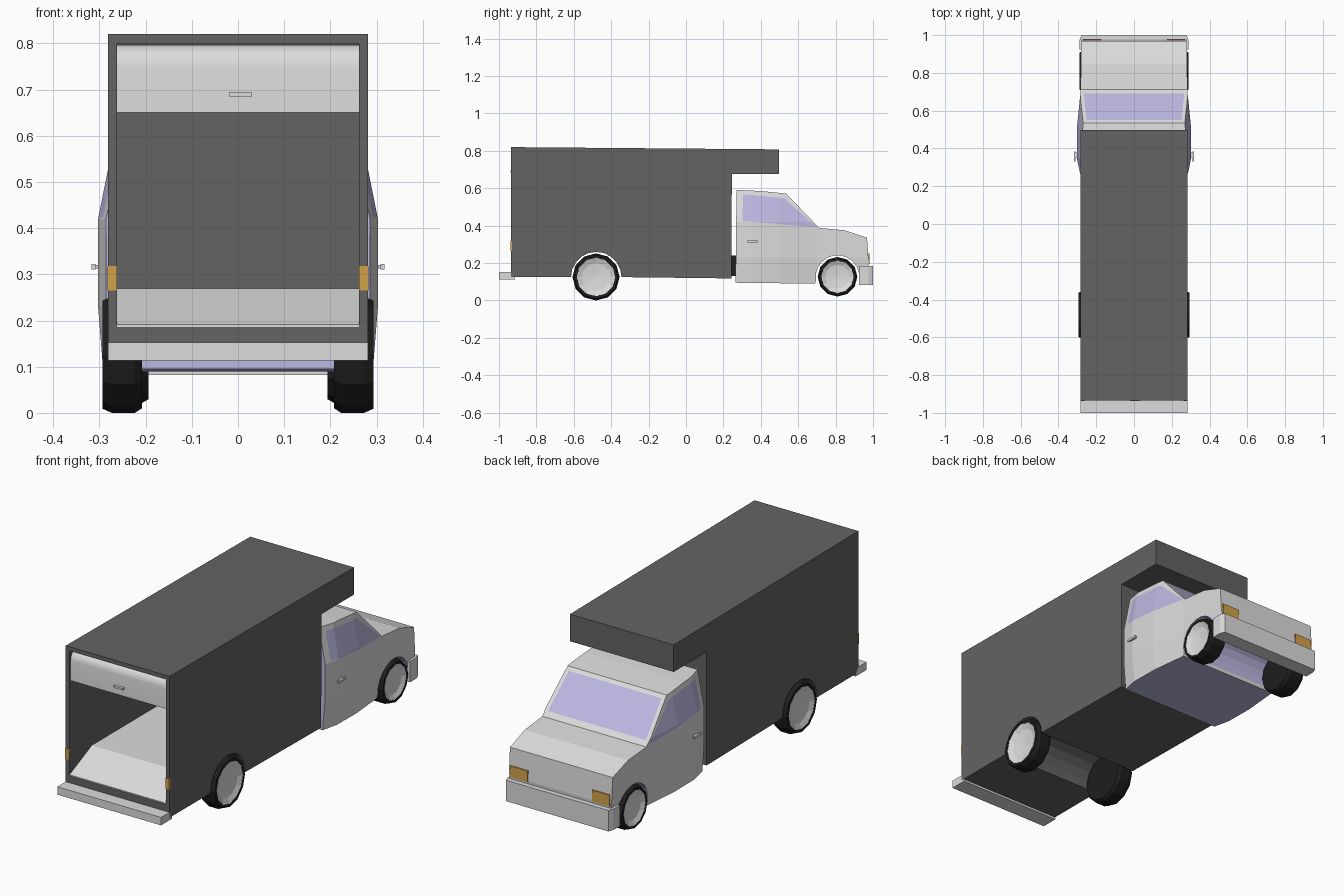
import bpy, bmesh, math
from mathutils import Vector

if "Cube" in bpy.data.objects:
    bpy.data.objects.remove(bpy.data.objects["Cube"])


def material(name, rgb):
    m = bpy.data.materials.new(name)
    m.diffuse_color = (*rgb, 1)
    m.use_nodes = True
    m.node_tree.nodes["Principled BSDF"].inputs["Base Color"].default_value = m.diffuse_color
    return m


CHARCOAL = material("charcoal_panel", (0.125, 0.125, 0.125))
LIGHT = material("light_grey_paint", (0.72, 0.72, 0.72))
GLASS = material("lilac_glass", (0.51, 0.48, 0.76))
RUBBER = material("black_rubber", (0.013, 0.013, 0.013))
AMBER = material("amber_lamp", (0.64, 0.36, 0.07))


def finish(name, bm, *mats):
    bmesh.ops.recalc_face_normals(bm, faces=bm.faces)
    me = bpy.data.meshes.new(name)
    bm.to_mesh(me)
    bm.free()
    for m in mats:
        me.materials.append(m)
    ob = bpy.data.objects.new(name, me)
    bpy.context.collection.objects.link(ob)
    return ob


def prism_bm(points, a, b, axis="x"):
    """Extrude an outline: (y, z) along x, or (x, y) along z."""
    bm = bmesh.new()
    place = (lambda p, t: (t, p[0], p[1])) if axis == "x" else (lambda p, t: (p[0], p[1], t))
    face = bm.faces.new([bm.verts.new(place(p, a)) for p in points])
    ext = bmesh.ops.extrude_face_region(bm, geom=[face])
    shift = Vector(place((0, 0), b - a))
    for v in ext["geom"]:
        if isinstance(v, bmesh.types.BMVert):
            v.co += shift
    bmesh.ops.recalc_face_normals(bm, faces=bm.faces)
    return bm


def prism(name, points, a, b, mat, axis="x"):
    return finish(name, prism_bm(points, a, b, axis), mat)


def block(name, x, y, z, mat):
    return prism(name, [(y[0], z[0]), (y[1], z[0]), (y[1], z[1]), (y[0], z[1])], x[0], x[1], mat)


def arc(cy, cz, r, start, end, n):
    return [(cy + r * math.cos(t), cz + r * math.sin(t))
            for t in (math.radians(start + (end - start) * i / n) for i in range(n + 1))]


def activate(ob):
    bpy.ops.object.select_all(action="DESELECT")
    ob.select_set(True)
    bpy.context.view_layer.objects.active = ob


# Cargo box with overhang and wheel arches, hollowed from the rear
outline = [(-0.935, 0.125)] + arc(-0.48, 0.125, 0.135, 180, 0, 10)
outline += [(0.243, 0.118), (0.245, 0.675), (0.498, 0.675), (0.498, 0.808), (-0.935, 0.82)]
cargo = prism("cargo_box", outline, -0.282, 0.282, CHARCOAL)
cutter = prism("cargo_cutter", [(-0.97, 0.186), (-0.935, 0.186), (-0.76, 0.264), (0.225, 0.264),
                                (0.225, 0.80), (-0.97, 0.80)], -0.262, 0.262, CHARCOAL)
cutter.hide_render = True
mod = cargo.modifiers.new("hollow", "BOOLEAN")
mod.object = cutter
mod.operation = "DIFFERENCE"
mod.solver = "EXACT"
activate(cargo)
bpy.ops.object.modifier_apply(modifier="hollow")
bpy.data.objects.remove(cutter)

# Light floor with loading slope
prism("cargo_floor", [(-0.934, 0.186), (-0.76, 0.263), (0.224, 0.263), (0.224, 0.269),
                      (-0.76, 0.269), (-0.934, 0.191)], -0.262, 0.262, LIGHT)

# Rolled-up rear door and its pull
outer = [(-0.925, 0.65)] + arc(-0.875, 0.748, 0.05, 180, 90, 6) + [(-0.45, 0.798)]
inner = [(-0.45, 0.79)] + arc(-0.875, 0.748, 0.042, 90, 180, 6) + [(-0.917, 0.65)]
door = prism("roller_door", outer + inner, -0.262, 0.262, LIGHT)
activate(door)
bpy.ops.object.shade_smooth_by_angle(angle=math.radians(30))
block("roller_door_pull", (-0.02, 0.03), (-0.938, -0.92), (0.685, 0.694), LIGHT)

# Rear step bumper, cab connector
prism("rear_bumper", [(-1.0, 0.113), (-0.915, 0.113), (-0.915, 0.122), (-0.935, 0.152),
                      (-1.0, 0.152)], -0.282, 0.282, LIGHT)
block("cab_connector", (-0.26, 0.26), (0.235, 0.28), (0.13, 0.24), RUBBER)

# Cab: side outline, cut along window edges and then bulged sideways
ARCH = (0.81, 0.125, 0.117)
outline = [(0.265, 0.095), (0.69, 0.09)] + arc(*ARCH, 190, 10, 10)
outline += [(0.972, 0.15), (0.977, 0.20), (0.968, 0.335), (0.85, 0.375), (0.712, 0.388),
            (0.535, 0.572), (0.40, 0.585), (0.27, 0.592)]
bm = prism_bm(outline, -1, 1)
bmesh.ops.triangulate(bm, faces=bm.faces)
window = [(0.302, 0.425), (0.698, 0.392), (0.525, 0.547), (0.305, 0.568)]
edges = []
for (y0, z0), (y1, z1) in zip(window, window[1:] + window[:1]):
    edges.append((Vector((0, y0, z0)), Vector((0, -(z1 - z0), y1 - y0)).normalized()))
cuts = list(edges)
cuts += [(Vector((0, 0, z)), Vector((0, 0, 1))) for z in (0.23, 0.42, 0.41, 0.557)]
cuts += [(Vector((0, y, 0)), Vector((0, 1, 0))) for y in (0.35, 0.50, 0.70)]
cuts += [(Vector((u, 0, 0)), Vector((1, 0, 0))) for u in (-0.93, 0.93)]
for co, no in cuts:
    bmesh.ops.bisect_plane(bm, geom=bm.verts[:] + bm.edges[:] + bm.faces[:], dist=1e-5,
                           plane_co=co, plane_no=no)
bm.normal_update()
for f in bm.faces:
    n, c = f.normal, f.calc_center_median()
    side = abs(n.x) > 0.9
    side_glass = side and all((c - co).dot(no) > 0 for co, no in edges)
    windscreen = n.y > 0.5 and n.z > 0.5 and abs(c.x) < 0.93 and 0.41 < c.z < 0.557
    back = n.y < -0.9 and c.y < 0.3
    floor = n.z < -0.9 and c.y < 0.70
    well = not side and math.hypot(c.y - ARCH[0], c.z - ARCH[1]) < ARCH[2] + 0.001
    f.material_index = int(side_glass or windscreen or back or floor or well)

WIDTHS = [(0.26, 0.284), (0.35, 0.303), (0.50, 0.303), (0.70, 0.283), (0.98, 0.279)]


def half_width(y, z):
    w = WIDTHS[-1][1]
    for (y0, w0), (y1, w1) in zip(WIDTHS, WIDTHS[1:]):
        if y0 <= y <= y1:
            w = w0 + (w1 - w0) * (y - y0) / (y1 - y0)
            break
    return w - max(0, z - 0.42) * 0.2 - max(0, 0.23 - z) * 0.08


for v in bm.verts:
    v.co.x *= half_width(v.co.y, v.co.z)
bmesh.ops.triangulate(bm, faces=bm.faces)
finish("cab", bm, LIGHT, GLASS)

# Front bumper with clipped corners
prism("front_bumper", [(-0.288, 0.925), (0.288, 0.925), (0.288, 0.975), (0.278, 1.0),
                       (-0.278, 1.0), (-0.288, 0.975)], 0.082, 0.185, LIGHT, "z")


# Wheels: lathed 12-sided tyre with a dished hub
def lathe(name, profile, s, cy, cz, mat, n=12):
    bm = bmesh.new()
    rings = []
    for x, r in profile:
        rings.append([bm.verts.new((s * x, cy + r * math.cos(2 * math.pi * i / n),
                                    cz + r * math.sin(2 * math.pi * i / n))) for i in range(n)])
    for a, b in zip(rings, rings[1:]):
        for i in range(n):
            bm.faces.new((a[i], a[(i + 1) % n], b[(i + 1) % n], b[i]))
    bm.faces.new(rings[0])
    bm.faces.new(rings[-1])
    return finish(name, bm, mat)


for s, tag in ((-1, "left"), (1, "right")):
    for where, cy, cz, r, x0, x1 in (("rear", -0.481, 0.126, 0.126, 0.208, 0.293),
                                     ("front", 0.81, 0.127, 0.106, 0.194, 0.289)):
        lathe(f"{where}_tyre_{tag}", [(x0, r * 0.8), (x0, r * 0.92), (x0 + 0.015, r), (x1 - 0.02, r),
                                      (x1, r * 0.93), (x1, r * 0.82), (x1 - 0.03, r * 0.78)],
              s, cy, cz, RUBBER)
        lathe(f"{where}_hub_{tag}", [(x1 - 0.032, r * 0.8), (x1 - 0.001, r * 0.825),
                                     (x1 - 0.012, r * 0.6), (x1 - 0.018, r * 0.1)], s, cy, cz, LIGHT)
    # Lamps and door handles
    block(f"tail_lamp_{tag}", sorted((s * 0.262, s * 0.283)), (-0.938, -0.93), (0.265, 0.318), AMBER)
    block(f"head_lamp_{tag}", sorted((s * 0.175, s * 0.27)), (0.965, 0.98), (0.195, 0.25), AMBER)
    block(f"door_handle_{tag}", sorted((s * 0.309, s * 0.317)), (0.33, 0.385), (0.311, 0.322), LIGHT)
    block(f"handle_mount_{tag}", sorted((s * 0.29, s * 0.312)), (0.35, 0.378), (0.313, 0.32), LIGHT)
